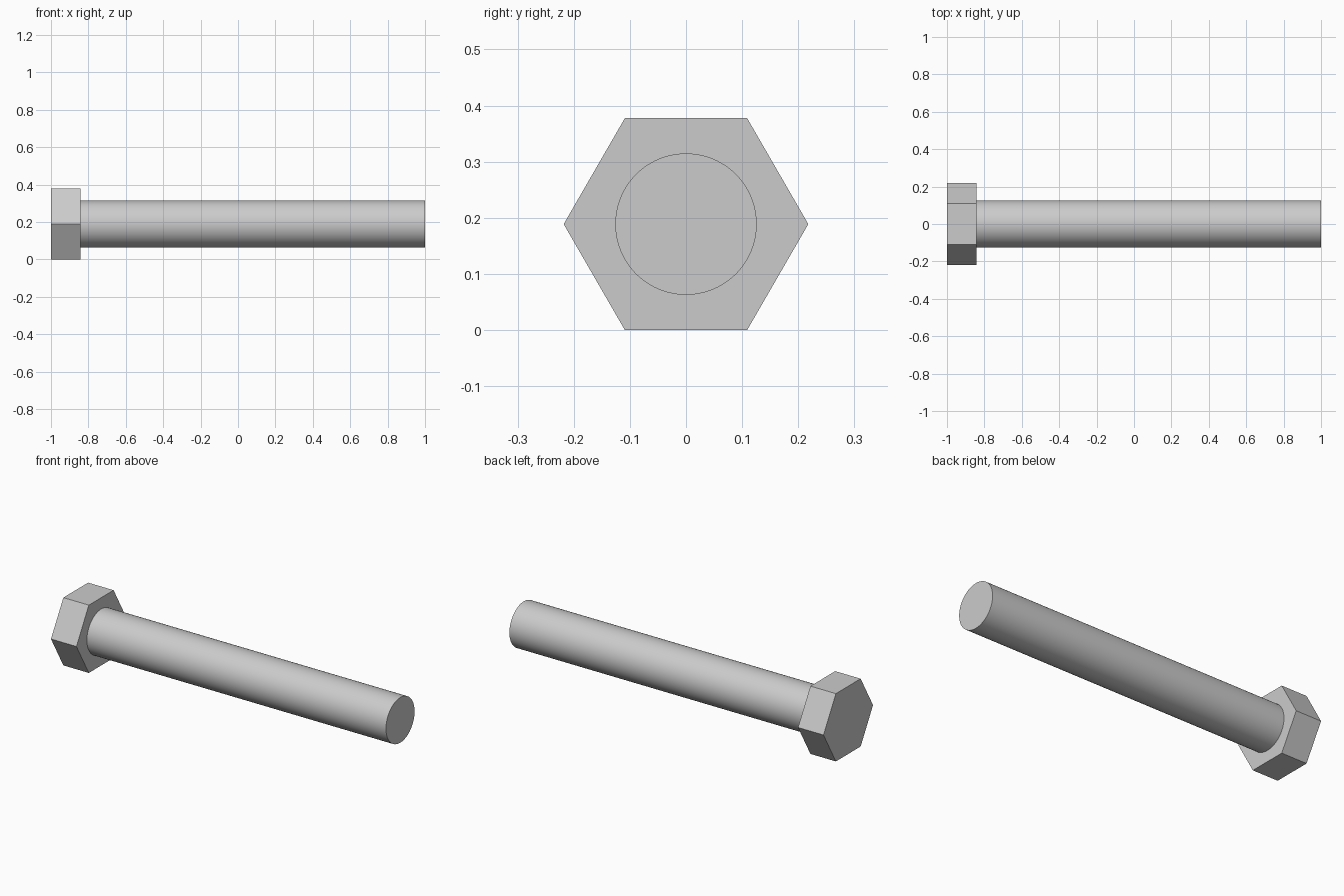
import bpy
import math

if "Cube" in bpy.data.objects:
    bpy.data.objects.remove(bpy.data.objects["Cube"])

HEX_R = 0.218                                  # centre to corner
AXIS_Z = HEX_R * math.cos(math.radians(30))    # lower flat rests on z = 0
HEAD_END = -0.843


def rod(name, sides, radius, x0, x1):
    """Prism or cylinder lying along x from x0 to x1."""
    bpy.ops.mesh.primitive_cylinder_add(
        vertices=sides, radius=radius, depth=x1 - x0,
        location=((x0 + x1) / 2, 0, AXIS_Z), rotation=(0, math.pi / 2, 0))
    obj = bpy.context.object
    obj.name = name
    return obj


# Hexagonal head, corners pointing to +y and -y
rod("bolt_head", 6, HEX_R, -1.0, HEAD_END)

# Smooth round shank, seated slightly into the head
rod("bolt_shank", 96, 0.126, HEAD_END - 0.005, 1.0)
bpy.ops.object.shade_smooth_by_angle(angle=math.radians(30))
